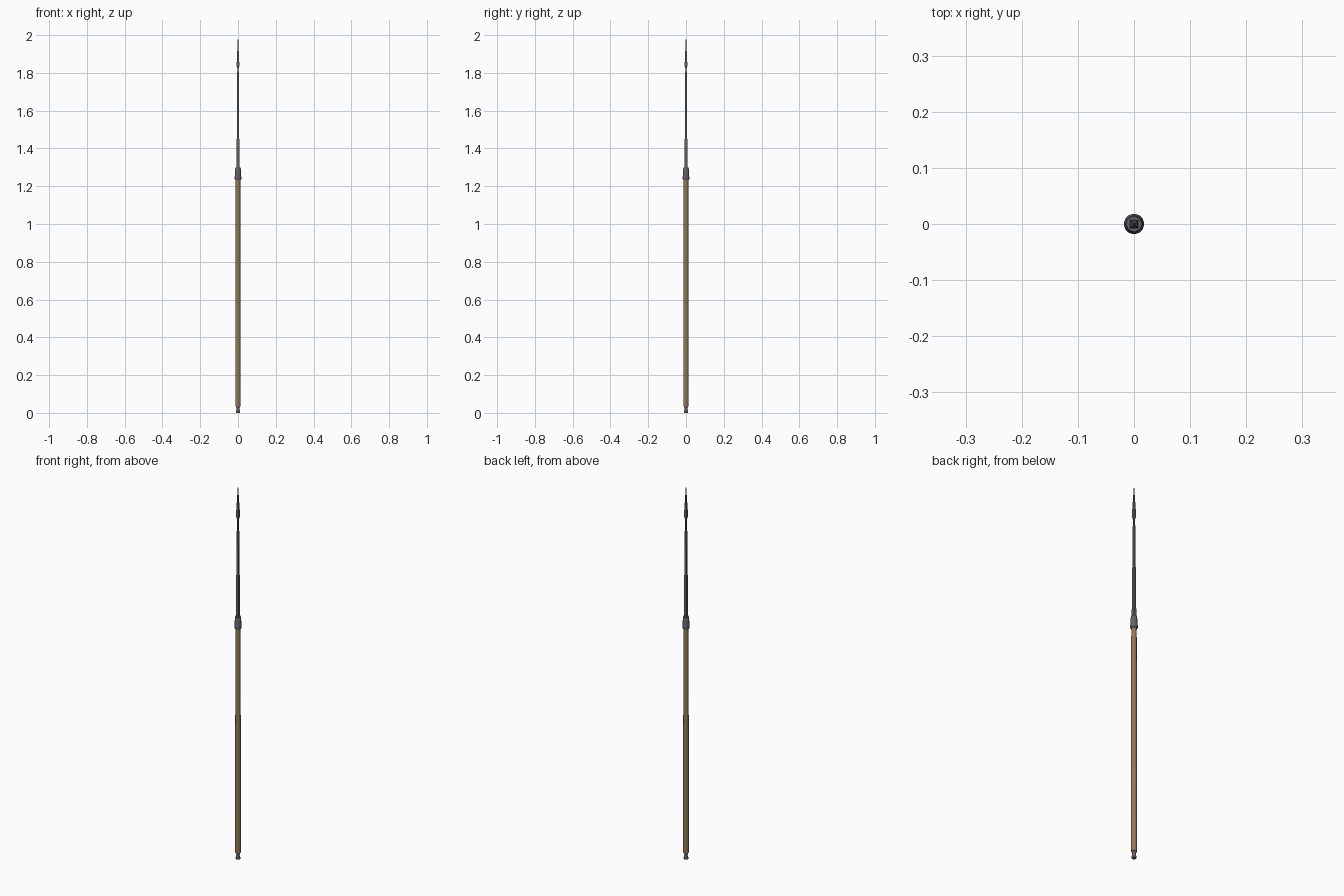
import bpy, bmesh, math

if "Cube" in bpy.data.objects:
    bpy.data.objects.remove(bpy.data.objects["Cube"])


def material(name, color):
    m = bpy.data.materials.new(name)
    m.diffuse_color = color
    m.use_nodes = True
    m.node_tree.nodes["Principled BSDF"].inputs["Base Color"].default_value = m.diffuse_color
    return m


wood = material("wood", (0.30, 0.19, 0.09, 1))
iron = material("dark_iron", (0.12, 0.12, 0.14, 1))


def turned(name, profile, sides, mat, smooth=None):
    """Stack rings of (radius, z) around z; four sides give an axis-aligned square bar."""
    bm = bmesh.new()
    off = math.pi / sides
    grow = 1 / math.cos(off) if sides == 4 else 1
    rings = []
    for r, z in profile:
        rings.append([bm.verts.new((r * grow * math.cos(off + 2 * math.pi * i / sides),
                                    r * grow * math.sin(off + 2 * math.pi * i / sides), z))
                      for i in range(sides)])
    for a, b in zip(rings, rings[1:]):
        for i in range(sides):
            j = (i + 1) % sides
            bm.faces.new((a[i], a[j], b[j], b[i]))
    bm.faces.new(rings[0][::-1])
    bm.faces.new(rings[-1])
    me = bpy.data.meshes.new(name)
    bm.to_mesh(me)
    bm.free()
    me.materials.append(mat)
    ob = bpy.data.objects.new(name, me)
    bpy.context.collection.objects.link(ob)
    if smooth:
        bpy.ops.object.select_all(action='DESELECT')
        ob.select_set(True)
        bpy.context.view_layer.objects.active = ob
        bpy.ops.object.shade_smooth_by_angle(angle=math.radians(smooth))
    return ob


# Tapering wooden shaft
turned("shaft", [(0.0142, 0.035), (0.0128, 1.25)], 16, wood, 40)

# Flared iron butt cap
turned("butt_cap", [(0.011, 0.0), (0.011, 0.010), (0.008, 0.018), (0.009, 0.027),
                    (0.0125, 0.036), (0.0125, 0.042)], 16, iron, 30)

# Iron collar joining shaft and shank
turned("collar", [(0.0165, 1.234), (0.018, 1.240), (0.018, 1.250), (0.0165, 1.258),
                  (0.0150, 1.294), (0.0135, 1.298)], 16, iron, 30)

# Long square iron shank
turned("shank", [(0.0078, 1.29), (0.0038, 1.83)], 4, iron)

# Pyramid point
turned("point", [(0.0042, 1.822), (0.0075, 1.837), (0.0003, 2.0)], 4, iron)
